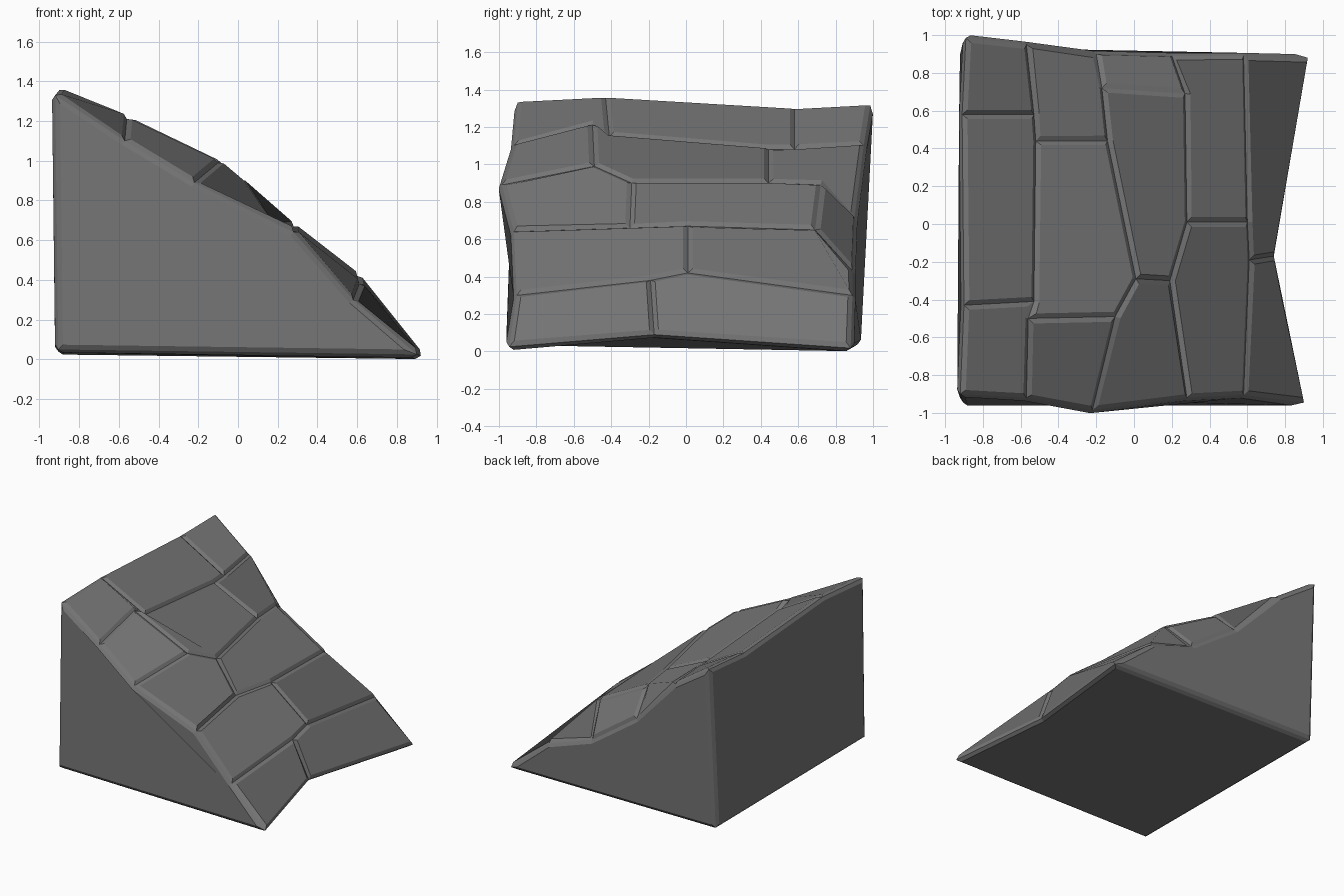
import bpy
import bmesh

if "Cube" in bpy.data.objects:
    bpy.data.objects.remove(bpy.data.objects["Cube"])

# Stone courses from ridge to toe; each runs front to back along its joint line
courses = [
    [(-.92, -.90, 1.33), (-.90, -.43, 1.355), (-.91, .58, 1.295), (-.89, .985, 1.315)],
    [(-.57, -.92, 1.10), (-.56, -.50, 1.21), (-.53, -.41, 1.15),
     (-.52, .44, 1.08), (-.53, .58, 1.08), (-.57, .95, 1.10)],
    [(-.22, -.985, .89), (-.10, -.49, .99), (.01, -.29, .90),
     (-.14, .44, .90), (-.17, .72, .89), (-.20, .90, .71)],
    [(.28, -.92, .64), (.19, -.30, .66), (.28, .01, .67), (.27, .69, .65), (.20, .89, .43)],
    [(.58, -.905, .30), (.61, -.19, .38), (.60, .01, .42), (.58, .89, .30)],
    [(.90, -.945, .025), (.74, -.17, .09), (.92, .88, .018)],
]
# Cross joints: (index on upper line, index on lower line)
joints = [
    [(1, 2), (2, 4)],
    [(1, 1), (3, 3)],
    [(2, 1), (4, 3)],
    [(2, 2)],
    [(1, 1)],
]
foot_points = [(-.905, -.945, .05), (-.905, .92, .04)]

bm = bmesh.new()
lines = [[bm.verts.new(p) for p in course] for course in courses]
foot_front, foot_back = [bm.verts.new(p) for p in foot_points]

# Sloping face: irregular stone slabs
for upper, lower, cuts in zip(lines, lines[1:], joints):
    ends = [(0, 0)] + cuts + [(len(upper) - 1, len(lower) - 1)]
    for (a, c), (b, d) in zip(ends, ends[1:]):
        bm.faces.new(lower[c:d + 1] + upper[a:b + 1][::-1])

# Plain walls: front, back, tall end and underside
bm.faces.new([foot_front] + [line[-0] for line in lines][::-1])
bm.faces.new([foot_back] + [line[-1] for line in lines])
bm.faces.new([foot_front, foot_back] + lines[0][::-1])
bm.faces.new([foot_back, foot_front] + lines[-1])
bmesh.ops.recalc_face_normals(bm, faces=bm.faces[:])

# Raise every panel so that grooves and chamfers run along the edges
bmesh.ops.inset_individual(bm, faces=bm.faces[:], thickness=.024,
                           depth=.016, use_even_offset=True)

mesh = bpy.data.meshes.new("stone_ramp")
bm.to_mesh(mesh)
bm.free()
ramp = bpy.data.objects.new("stone_ramp", mesh)
bpy.context.collection.objects.link(ramp)

stone = bpy.data.materials.new("grey stone")
stone.diffuse_color = (.18, .18, .18, 1)
stone.use_nodes = True
stone.node_tree.nodes["Principled BSDF"].inputs["Base Color"].default_value = stone.diffuse_color
mesh.materials.append(stone)
